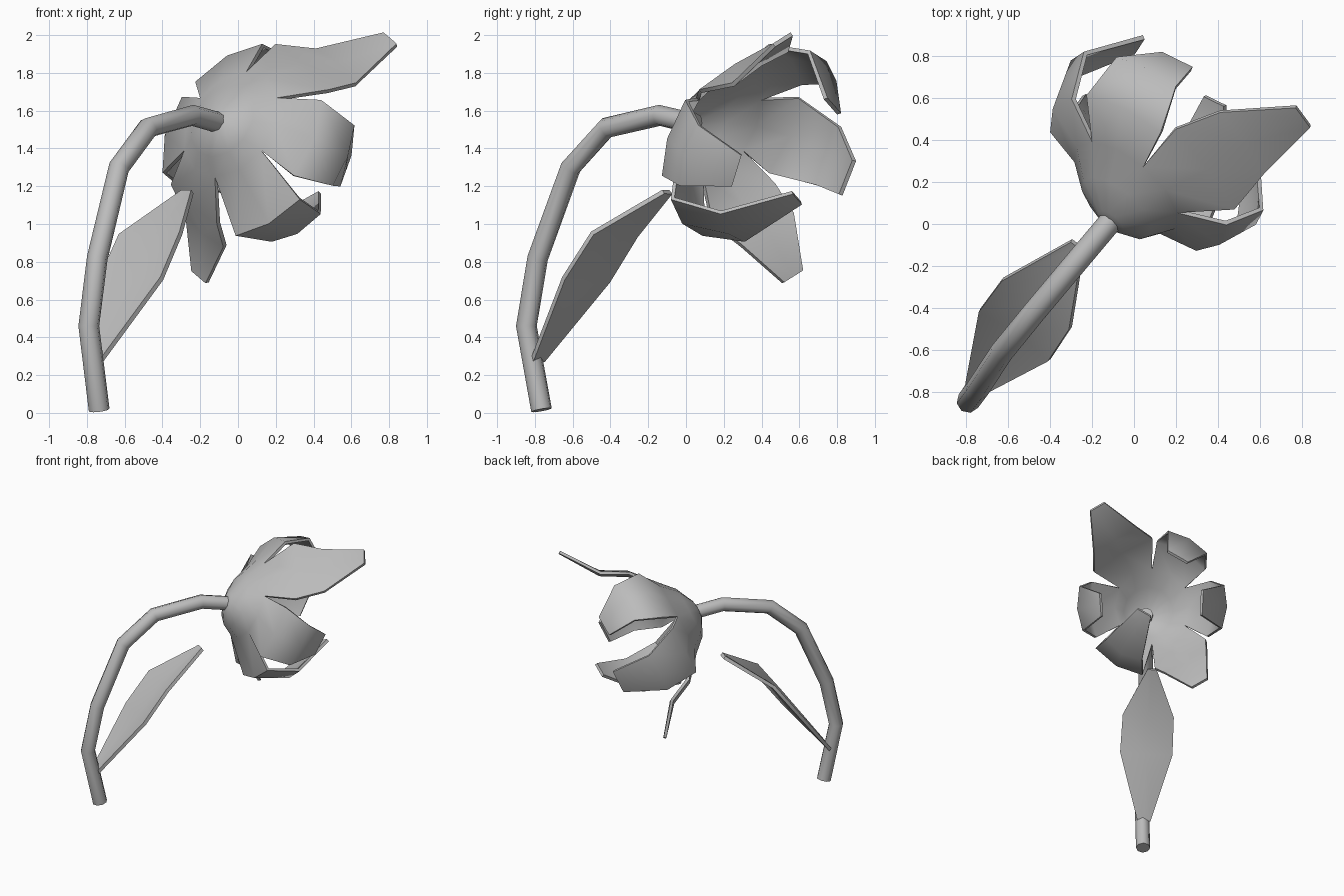
import bpy, bmesh, math
from mathutils import Vector

if "Cube" in bpy.data.objects:
    bpy.data.objects.remove(bpy.data.objects["Cube"])

grey = bpy.data.materials.new("plain grey")
grey.use_nodes = True
colour = (0.5, 0.5, 0.5, 1)
grey.diffuse_color = colour
grey.node_tree.nodes["Principled BSDF"].inputs["Base Color"].default_value = colour


def finish(obj, angle):
    obj.data.materials.append(grey)
    bpy.ops.object.select_all(action="DESELECT")
    obj.select_set(True)
    bpy.context.view_layer.objects.active = obj
    bpy.ops.object.convert(target="MESH")
    bpy.ops.object.shade_smooth_by_angle(angle=math.radians(angle))


def add_grid(bm, rows):
    """Bridge rows of points into a sheet."""
    rows = [[bm.verts.new(p) for p in row] for row in rows]
    for low, high in zip(rows, rows[1:]):
        for i in range(len(low) - 1):
            bm.faces.new((low[i], low[i + 1], high[i + 1], high[i]))


def sheet_object(name, bm, thickness):
    bmesh.ops.remove_doubles(bm, verts=bm.verts, dist=0.002)
    bmesh.ops.recalc_face_normals(bm, faces=bm.faces)
    mesh = bpy.data.meshes.new(name)
    bm.to_mesh(mesh)
    bm.free()
    obj = bpy.data.objects.new(name, mesh)
    bpy.context.collection.objects.link(obj)
    mod = obj.modifiers.new("thickness", "SOLIDIFY")
    mod.thickness = thickness
    mod.offset = 0
    finish(obj, 60)


# Stem: a bent tube
path = [(-0.735, -0.765, 0.015), (-0.79, -0.845, 0.46), (-0.745, -0.785, 0.82),
        (-0.63, -0.61, 1.30), (-0.475, -0.42, 1.51), (-0.24, -0.14, 1.575),
        (-0.08, 0.05, 1.53)]
curve = bpy.data.curves.new("stem", "CURVE")
curve.dimensions = "3D"
curve.bevel_depth = 0.056
curve.bevel_resolution = 2
curve.use_fill_caps = True
spline = curve.splines.new("POLY")
spline.points.add(len(path) - 1)
for point, co in zip(spline.points, path):
    point.co = (*co, 1)
stem = bpy.data.objects.new("stem", curve)
bpy.context.collection.objects.link(stem)
finish(stem, 50)

# Leaf: a channelled blade, each row is midpoint, half width, midrib depth
across = Vector((0.81, -0.58, 0.03))
sag = Vector((0.6, 0.6, -0.6))
leaf_rows = [((-0.76, -0.785, 0.28), 0.05, 0.0), ((-0.57, -0.53, 0.705), 0.205, 0.035),
             ((-0.465, -0.38, 0.945), 0.2, 0.035), ((-0.27, -0.10, 1.17), 0.035, 0.0)]
bm = bmesh.new()
add_grid(bm, [[Vector(mid) + across * half * f + sag * depth * (1 - abs(f))
               for f in (-1, 0, 1)] for mid, half, depth in leaf_rows])
sheet_object("leaf", bm, 0.026)

# Flower frame: sideways, upward and facing axes
azimuth, tilt = math.radians(50), math.radians(25)
ahead = Vector((math.cos(azimuth), math.sin(azimuth), 0))
side = Vector((-math.sin(azimuth), math.cos(azimuth), 0))
up = Vector((0, 0, math.cos(tilt))) + ahead * math.sin(tilt)
facing = ahead * math.cos(tilt) - Vector((0, 0, math.sin(tilt)))
centre = Vector((-0.12, 0, 1.56)) + side * 0.05 + up * 0.05

# Cup rows are depth, radius and drop; petal rows are depth, radius, half width, cupping
cup = [(0.01, 0.0, 0.05), (0.025, 0.07, 0.05), (0.09, 0.2, 0.03), (0.19, 0.3, 0.0)]
curled = [(0.29, 0.51, 0.22, 0.05), (0.49, 0.58, 0.175, 0.03), (0.70, 0.40, 0.09, 0.0)]
curled_long = [(0.27, 0.50, 0.22, 0.05), (0.52, 0.58, 0.17, 0.03), (0.81, 0.39, 0.10, 0.0)]
hooked = [(0.39, 0.55, 0.21, 0.04), (0.66, 0.47, 0.16, 0.04), (0.88, 0.12, 0.06, 0.0)]
open_long = [(0.34, 0.48, 0.265, 0.02), (0.53, 0.59, 0.20, 0.02), (0.72, 0.86, 0.065, 0.0)]
open_short = [(0.34, 0.47, 0.23, 0.02), (0.52, 0.55, 0.19, 0.02), (0.70, 0.75, 0.07, 0.0)]
# Each petal has a shape and a slight twist in degrees
petals = [(curled_long, -3), (curled, 0), (open_long, 0),
          (curled, 4), (hooked, 0), (open_short, 0)]


def directions(turn):
    return (side * math.cos(turn) + up * math.sin(turn),
            up * math.cos(turn) - side * math.sin(turn))


bm = bmesh.new()
for index, (shape, twist) in enumerate(petals):
    turn = index * math.pi / 3
    rows = []
    for depth, radius, drop in cup:
        middle = centre + facing * depth - (up + side) * drop
        rows.append([middle + directions(turn + f * math.pi / 6)[0] * radius
                     for f in (-1, 0, 1)])
    out, wide = directions(turn + math.radians(twist))
    for depth, radius, half, bend in shape:
        rows.append([centre + facing * depth + out * (radius - bend * f * f)
                     + wide * half * f for f in (-1, 0, 1)])
    add_grid(bm, rows)
sheet_object("flower_petals", bm, 0.022)
